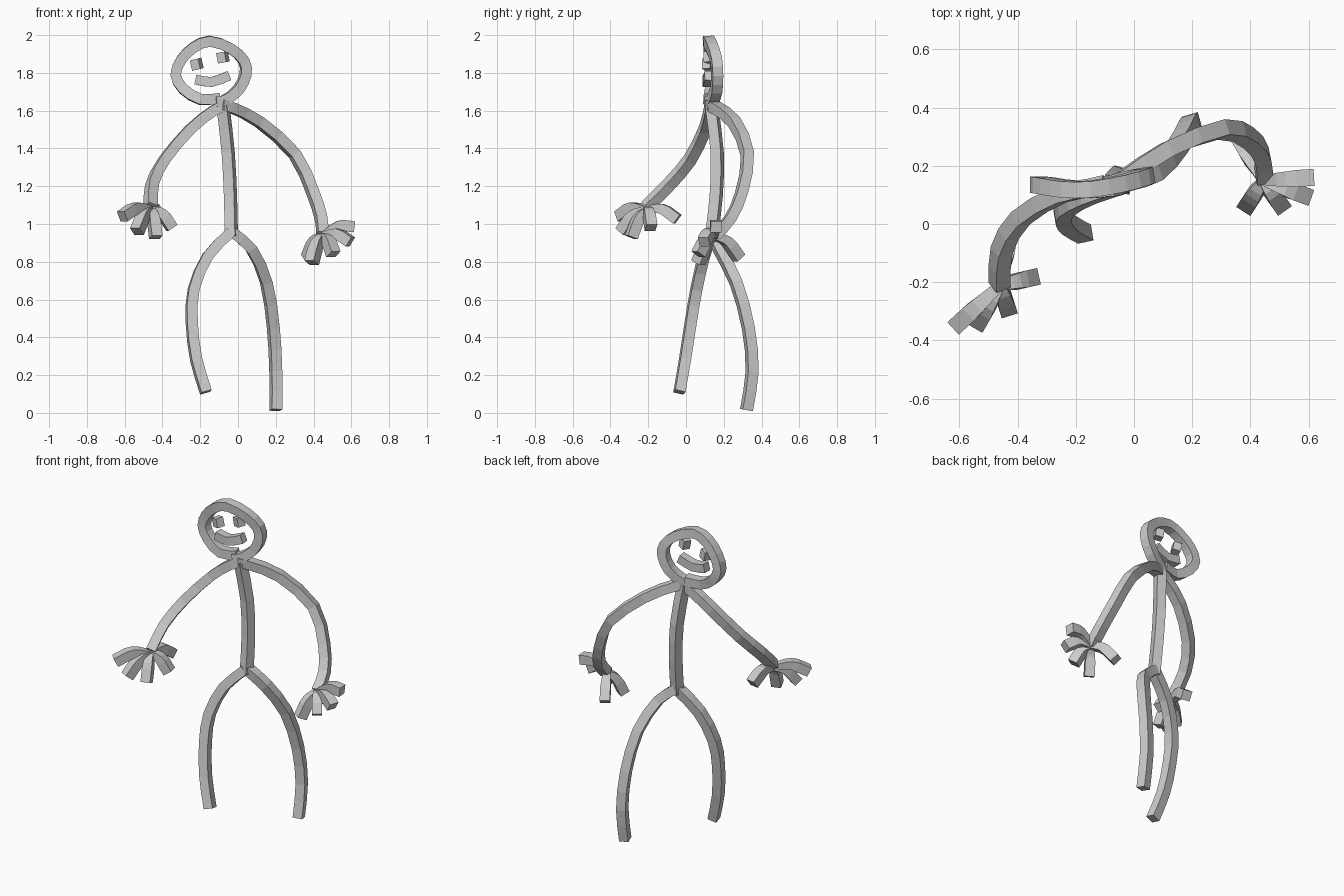
import bpy, bmesh
from mathutils import Vector, Quaternion

if "Cube" in bpy.data.objects:
    bpy.data.objects.remove(bpy.data.objects["Cube"])


def smooth_path(pts, steps):
    """Catmull-Rom curve through the points."""
    p = [Vector(q) for q in pts]
    p = [p[0] * 2 - p[1]] + p + [p[-1] * 2 - p[-2]]
    out = []
    for i in range(1, len(p) - 2):
        a, b, c, d = p[i - 1:i + 3]
        for s in range(steps):
            t = s / steps
            out.append(0.5 * (2 * b + (c - a) * t + (2 * a - 5 * b + 4 * c - d) * t * t
                              + (3 * b - a - 3 * c + d) * t ** 3))
    return out + [p[-2]]


def stroke(name, pts, w0=0.056, w1=None, ref=(0, 1, 0), twist=0.0, steps=2):
    """Square bar swept along a smooth path, with capped ends."""
    w1 = w0 if w1 is None else w1
    path = smooth_path(pts, steps)
    n = len(path)
    tans = [(path[min(i + 1, n - 1)] - path[max(i - 1, 0)]).normalized() for i in range(n)]
    nor = Vector(ref)
    nor = (nor - tans[0] * nor.dot(tans[0])).normalized()
    nor = Quaternion(tans[0], twist) @ nor
    bm = bmesh.new()
    rings = []
    for i, (p, t) in enumerate(zip(path, tans)):
        nor = (nor - t * nor.dot(t)).normalized()
        side = t.cross(nor)
        h = (w0 + (w1 - w0) * min(1, 1.5 * i / (n - 1))) / 2
        rings.append([bm.verts.new(p + nor * h * a + side * h * b)
                      for a, b in ((1, 1), (-1, 1), (-1, -1), (1, -1))])
    for r, q in zip(rings, rings[1:]):
        for k in range(4):
            bm.faces.new((r[k], r[(k + 1) % 4], q[(k + 1) % 4], q[k]))
    bm.faces.new(rings[0])
    bm.faces.new(rings[-1])
    bmesh.ops.recalc_face_normals(bm, faces=bm.faces)
    me = bpy.data.meshes.new(name)
    bm.to_mesh(me)
    bm.free()
    ob = bpy.data.objects.new(name, me)
    bpy.context.collection.objects.link(ob)
    return ob


# Head ring, drawn as one open loop whose ends overlap at the neck
stroke("head_ring", [(-.10, .14, 1.665), (-.20, .12, 1.66), (-.29, .13, 1.715),
                     (-.33, .135, 1.79), (-.30, .13, 1.87), (-.235, .12, 1.935),
                     (-.15, .12, 1.968), (-.04, .14, 1.93), (.03, .16, 1.865),
                     (.04, .165, 1.79), (.0, .16, 1.71), (-.07, .14, 1.655),
                     (-.12, .125, 1.645)])

# Face
stroke("left_eye", [(-.225, .115, 1.873), (-.212, .115, 1.818)], .048, twist=.4)
stroke("right_eye", [(-.085, .125, 1.91), (-.075, .125, 1.855)], .048, twist=.4)
stroke("mouth", [(-.225, .115, 1.765), (-.14, .115, 1.752), (-.048, .125, 1.785)], .052)

# Torso
stroke("torso", [(-.08, .135, 1.63), (-.052, .165, 1.38), (-.04, .16, 1.15),
                 (-.035, .135, .935)], twist=.3)

# Legs
stroke("left_leg", [(-.04, .135, .955), (-.16, .095, .83), (-.235, .055, .655),
                    (-.245, .025, .48), (-.222, -.005, .285), (-.17, -.035, .11)])
stroke("right_leg", [(-.035, .14, .96), (.07, .175, .87), (.15, .265, .69),
                     (.187, .33, .45), (.2, .35, .22), (.2, .32, .015)])

# Arms
stroke("left_arm", [(-.06, .14, 1.63), (-.13, .125, 1.60), (-.255, .10, 1.50),
                    (-.39, .02, 1.34), (-.455, -.09, 1.21), (-.462, -.21, 1.09)])
stroke("right_arm", [(-.09, .125, 1.63), (-.03, .16, 1.615), (.113, .255, 1.54),
                     (.30, .325, 1.37), (.395, .295, 1.17), (.44, .235, 1.03),
                     (.447, .155, .94)])

# Fingers flare outward from each palm and droop at the tips
hands = {
    "left": ((-.46, -.21, 1.075),
             [(-.612, -.35, 1.04), (-.535, -.34, .96), (-.435, -.29, .93),
              (-.35, -.185, .98), (-.43, -.045, 1.025)]),
    "right": ((.445, .15, .935),
              [(.615, .16, .985), (.595, .095, .905), (.505, .065, .84),
               (.39, .065, .795), (.37, .28, .82)]),
}
for hand, (palm, tips) in hands.items():
    for i, tip in enumerate(tips):
        mid = (Vector(palm) + Vector(tip)) / 2 + Vector((0, 0, .03))
        stroke(f"{hand}_finger_{i + 1}", [palm, mid, tip], .034, .058, ref=(0, 0, 1), steps=3)
